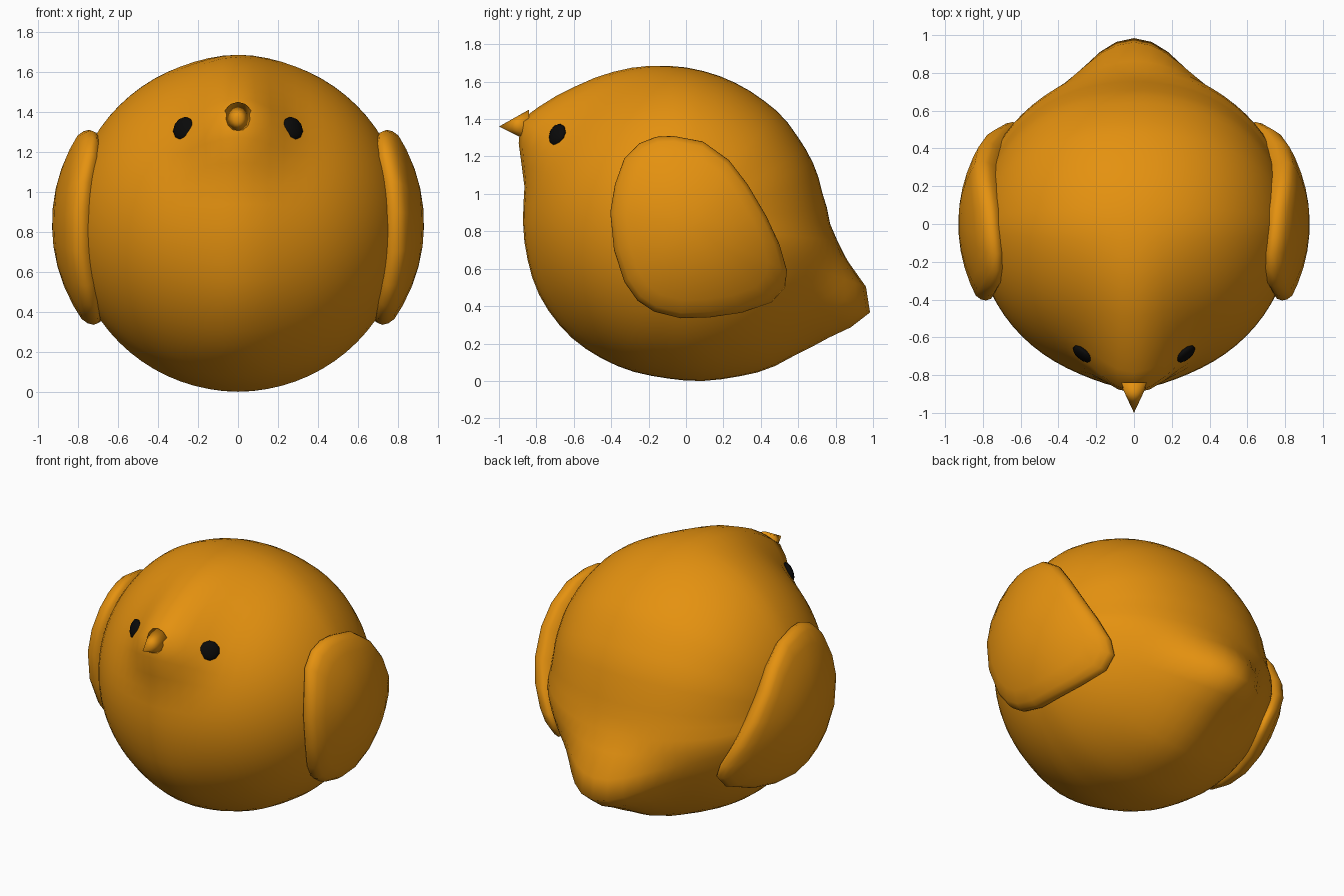
import bpy, bmesh, math
from mathutils import Vector

if "Cube" in bpy.data.objects:
    bpy.data.objects.remove(bpy.data.objects["Cube"])

C = Vector((0, 0, 0.84))
R = 0.84


def material(name, rgb):
    m = bpy.data.materials.new(name)
    m.diffuse_color = (*rgb, 1)
    m.use_nodes = True
    m.node_tree.nodes["Principled BSDF"].inputs["Base Color"].default_value = m.diffuse_color
    return m


ORANGE = material("orange", (0.78, 0.285, 0.005))
BLACK = material("black", (0.003, 0.003, 0.003))


def finish(name, bm, mat, smooth=True):
    bmesh.ops.recalc_face_normals(bm, faces=bm.faces)
    me = bpy.data.meshes.new(name)
    bm.to_mesh(me)
    bm.free()
    me.materials.append(mat)
    for p in me.polygons:
        p.use_smooth = smooth
    ob = bpy.data.objects.new(name, me)
    bpy.context.collection.objects.link(ob)
    return ob


# Side profile of the body (y, z), without the beak
PROFILE = [(-0.9, 1.31), (-0.89, 1.39), (-0.78, 1.47), (-0.6, 1.57), (-0.43, 1.64),
           (-0.25, 1.68), (-0.1, 1.685), (0.08, 1.66), (0.25, 1.60), (0.4, 1.51),
           (0.52, 1.41), (0.6, 1.3), (0.69, 1.14), (0.73, 1.0), (0.775, 0.8),
           (0.88, 0.6), (1.0, 0.45), (0.98, 0.35), (0.76, 0.23), (0.6, 0.15),
           (0.43, 0.06), (0.25, 0.02), (0.05, 0.0), (-0.13, 0.02), (-0.3, 0.055),
           (-0.45, 0.12), (-0.6, 0.22), (-0.71, 0.34), (-0.8, 0.49), (-0.845, 0.64),
           (-0.87, 0.82), (-0.86, 1.02), (-0.88, 1.2)]
POLAR = sorted((math.atan2(z - C.z, y), math.hypot(y, z - C.z)) for y, z in PROFILE)
POLAR = ([(POLAR[-1][0] - math.tau, POLAR[-1][1])] + POLAR
         + [(POLAR[0][0] + math.tau, POLAR[0][1])])


def body_point(d):
    """Point on the body in direction d: a ball pulled to the profile near x = 0."""
    d = d.normalized()
    a = math.atan2(d.z, d.y)
    for (a0, r0), (a1, r1) in zip(POLAR, POLAR[1:]):
        if a0 <= a <= a1:
            r = r0 + (r1 - r0) * (a - a0) / (a1 - a0)
            break
    e = r - R
    s = 0.85 if e < 0 else (0.25 if d.y < 0 else 0.32)
    return C + d * (R + e * math.exp(-(d.x / s) ** 2))


# Body with tail: ball with its poles on the x axis
bm = bmesh.new()
bmesh.ops.create_uvsphere(bm, u_segments=56, v_segments=36, radius=1)
for v in bm.verts:
    v.co = body_point(Vector((v.co.z, v.co.x, v.co.y)))
finish("body", bm, ORANGE)

# Beak: small cone continuing the head
bm = bmesh.new()
rim = [bm.verts.new((0.075 * math.cos(i * math.tau / 12), -0.84,
                     1.365 + 0.085 * math.sin(i * math.tau / 12))) for i in range(12)]
tip = bm.verts.new((0, -1.0, 1.36))
for i in range(12):
    bm.faces.new((rim[i], rim[(i + 1) % 12], tip))
bm.faces.new(rim)
finish("beak", bm, ORANGE)

# Wings: padded plates following the side of the body
OUTLINE = [(-0.07, 1.31), (-0.16, 1.305), (-0.25, 1.27), (-0.33, 1.19), (-0.38, 1.05),
           (-0.405, 0.9), (-0.385, 0.7), (-0.33, 0.53), (-0.26, 0.43), (-0.17, 0.37),
           (-0.03, 0.335), (0.13, 0.34), (0.3, 0.365), (0.46, 0.42), (0.53, 0.5),
           (0.54, 0.59), (0.5, 0.73), (0.43, 0.88), (0.33, 1.05), (0.23, 1.18), (0.09, 1.28)]
RINGS = [(0.82, -0.08), (0.93, -0.01), (0.98, 0.02), (1.0, 0.05), (0.985, 0.075),
         (0.94, 0.09), (0.8, 0.09), (0.6, 0.09), (0.4, 0.09), (0.2, 0.09)]
MID = (0.03, 0.82)


def wing_point(side, y, z, off):
    return (side * (math.sqrt(R * R - y * y - (z - C.z) ** 2) + off), y, z)


for side, label in ((1, "left"), (-1, "right")):
    bm = bmesh.new()
    rings = [[bm.verts.new(wing_point(side, MID[0] + (y - MID[0]) * t,
                                      MID[1] + (z - MID[1]) * t, off))
              for y, z in OUTLINE] for t, off in RINGS]
    n = len(OUTLINE)
    for a, b in zip(rings, rings[1:]):
        for i in range(n):
            j = (i + 1) % n
            bm.faces.new((a[i], a[j], b[j], b[i]))
    bm.faces.new(rings[0])
    centre = bm.verts.new(wing_point(side, *MID, 0.09))
    for i in range(n):
        bm.faces.new((rings[-1][i], rings[-1][(i + 1) % n], centre))
    finish(label + "_wing", bm, ORANGE)

    # Eye: flattened bead set in the head
    bm = bmesh.new()
    bmesh.ops.create_uvsphere(bm, u_segments=10, v_segments=8, radius=0.062)
    d = Vector((side * 0.27, -0.68, 0.47))
    pos = body_point(d)
    normal = Vector((side * 0.6, -0.72, 0.3)).normalized()
    rot = normal.to_track_quat('Z', 'Y')
    for v in bm.verts:
        v.co = pos + rot @ Vector((v.co.x, v.co.y, v.co.z * 0.4))
    finish(label + "_eye", bm, BLACK)
